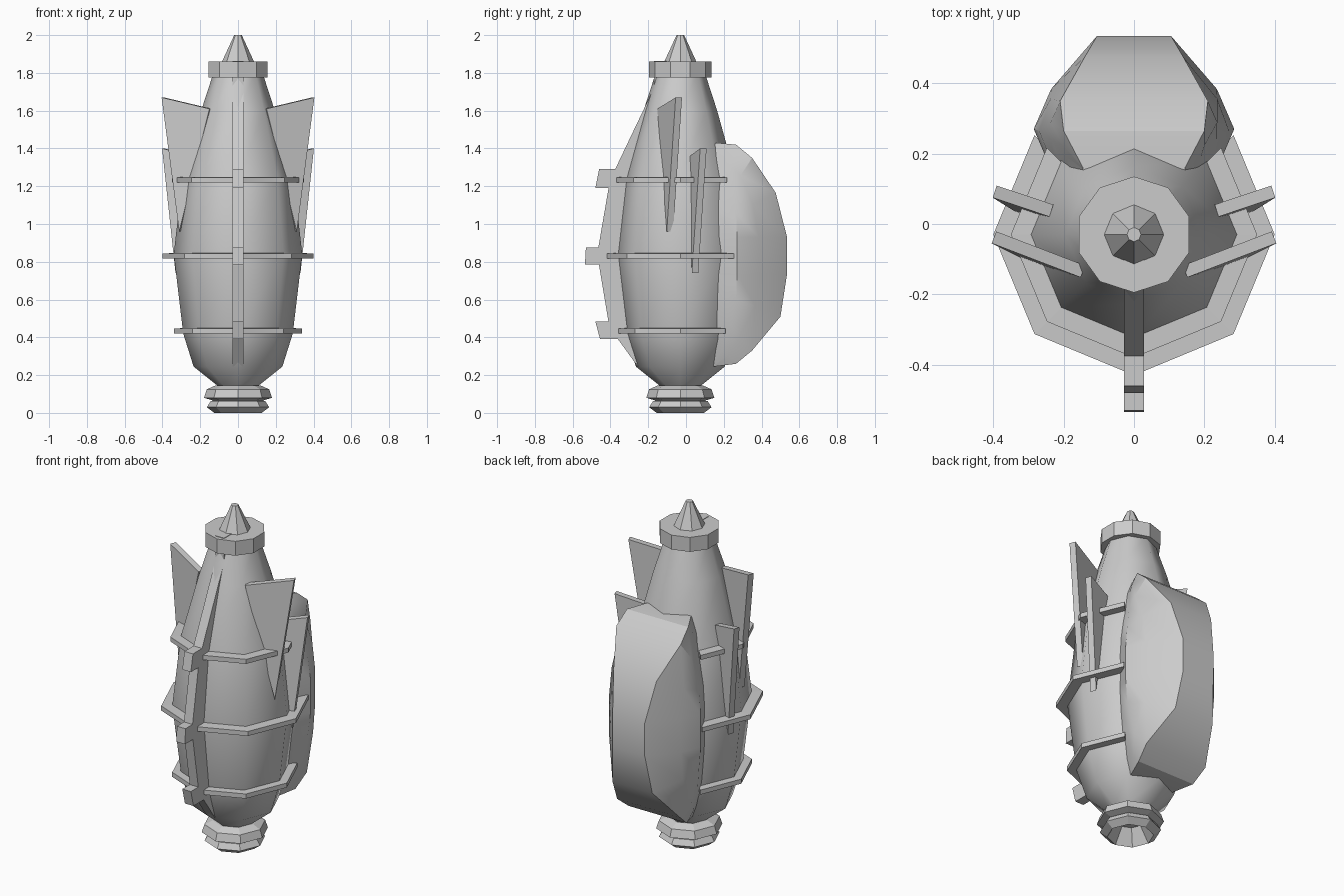
import bpy, bmesh, math
from mathutils import Vector

if "Cube" in bpy.data.objects:
    bpy.data.objects.remove(bpy.data.objects["Cube"])

CY = -0.03  # body axis in y


def make(name, verts, faces, smooth=None):
    me = bpy.data.meshes.new(name)
    me.from_pydata([tuple(v) for v in verts], [], faces)
    bm = bmesh.new()
    bm.from_mesh(me)
    bmesh.ops.remove_doubles(bm, verts=bm.verts, dist=1e-5)
    bmesh.ops.recalc_face_normals(bm, faces=bm.faces)
    bm.to_mesh(me)
    bm.free()
    ob = bpy.data.objects.new(name, me)
    bpy.context.collection.objects.link(ob)
    if smooth:
        bpy.context.view_layer.objects.active = ob
        ob.select_set(True)
        bpy.ops.object.shade_smooth_by_angle(angle=math.radians(smooth))
        ob.select_set(False)
    return ob


def grid_faces(rows, cols, wrap=False):
    return [(r * cols + c, r * cols + (c + 1) % cols,
             (r + 1) * cols + (c + 1) % cols, (r + 1) * cols + c)
            for r in range(rows - 1) for c in range(cols if wrap else cols - 1)]


def lathe(name, profile, sides, smooth=None):
    verts = []
    for r, z in profile:
        for i in range(sides):
            a = math.tau * i / sides + math.pi / 2
            verts.append((r * math.cos(a), CY + r * math.sin(a), z))
    n = len(profile)
    faces = grid_faces(n, sides, True)
    faces += [tuple(range(sides)), tuple(range((n - 1) * sides, n * sides))]
    return make(name, verts, faces, smooth)


def prism(name, outline, offset):
    """Extrude a 3D outline by +-offset."""
    n = len(outline)
    verts = [Vector(p) - offset for p in outline] + [Vector(p) + offset for p in outline]
    faces = [tuple(range(n)), tuple(range(n, 2 * n))]
    faces += [(i, (i + 1) % n, n + (i + 1) % n, n + i) for i in range(n)]
    return make(name, verts, faces)


# Main hull
lathe("hull", [(.10, .13), (.11, .145), (.235, .245), (.29, .42), (.34, .84),
               (.295, 1.24), (.195, 1.6), (.13, 1.8)], 8, 50)

# Nozzle with two flared lips and a hollow end
lathe("nozzle", [(.07, .09), (.125, 0), (.165, .03), (.145, .062), (.13, .065),
                 (.18, .08), (.165, .125), (.12, .145)], 8)

# Nose collar and tip
lathe("nose_collar", [(.165, 1.775), (.165, 1.86)], 10)
lathe("nose_tip", [(.087, 1.855), (.02, 2.0)], 8)

# Bands around the hull, open at the back
for i, (r, z) in enumerate([(.34, .435), (.40, .832), (.35, 1.235)]):
    verts = []
    for k in range(7):
        a = math.radians(135 + 45 * k)
        for rr, dz in ((r, -.015), (r, .012), (r - .09, .015), (r - .09, -.012)):
            verts.append((rr * math.cos(a), CY + rr * math.sin(a), z + dz))
    faces = grid_faces(7, 4, True) + [(0, 1, 2, 3), (24, 25, 26, 27)]
    make(f"hull_band_{i + 1}", verts, faces)

# Front spine
W = Vector((.028, 0, 0))
spine = [(-.255, .245), (-.36, .39), (-.41, .48), (-.46, .78), (-.465, .87), (-.41, 1.19),
         (-.375, 1.29), (-.17, 1.72), (-.17, 1.863), (-.10, 1.863), (-.10, .245)]
prism("front_spine", [(0, y, z) for y, z in spine], W)

# Spine blocks
for i, (y0, z0, y1, z1) in enumerate([(-.455, .39, -.48, .485), (-.535, .785, -.53, .875),
                                      (-.48, 1.19, -.46, 1.29)]):
    prism(f"spine_block_{i + 1}", [(0, y0, z0), (0, y1, z1), (0, -.3, z1), (0, -.3, z0)], W)

# Fins, mirrored left and right
fins = {"front_fin": [(.145, -.135, 1.61), (.398, -.038, 1.67), (.305, -.085, .96)],
        "rear_fin": [(.235, .038, 1.36), (.396, .092, 1.40), (.325, .048, .74)]}
for name, pts in fins.items():
    for side, s in (("right", 1), ("left", -1)):
        p = [Vector((s * x, y, z)) for x, y, z in pts]
        d = p[1] - p[0]
        prism(f"{name}_{side}", p, Vector((-d.y, d.x, 0)).normalized() * .018)

# Rear pack: back edge point (x, y, z) and side edge point for each station
stations = [((.145, .16, 1.43), (.145, .155, 1.425)), ((.20, .265, 1.42), (.19, .19, 1.34)),
            ((.21, .35, 1.35), (.235, .24, 1.20)), ((.14, .475, 1.165), (.27, .265, 1.06)),
            ((.105, .535, .93), (.285, .27, .93)), ((.105, .535, .735), (.285, .27, .735)),
            ((.13, .50, .51), (.27, .265, .60)), ((.205, .35, .33), (.24, .235, .46)),
            ((.19, .265, .26), (.19, .19, .33)), ((.145, .145, .245), (.145, .14, .25))]
verts = []
for b, o in stations:
    b, o = Vector(b), Vector(o)
    inner = Vector((o.x * .85, o.y - .10, o.z))
    m = b.lerp(o, .62) + Vector((.06, .04, 0)) * (b - o).length
    half = [inner, o, m, b]
    verts += half + [Vector((-v.x, v.y, v.z)) for v in reversed(half)]
n = len(stations)
faces = grid_faces(n, 8, True) + [tuple(range(8)), tuple(range(8 * n - 8, 8 * n))]
make("rear_pack", verts, faces, 32)
